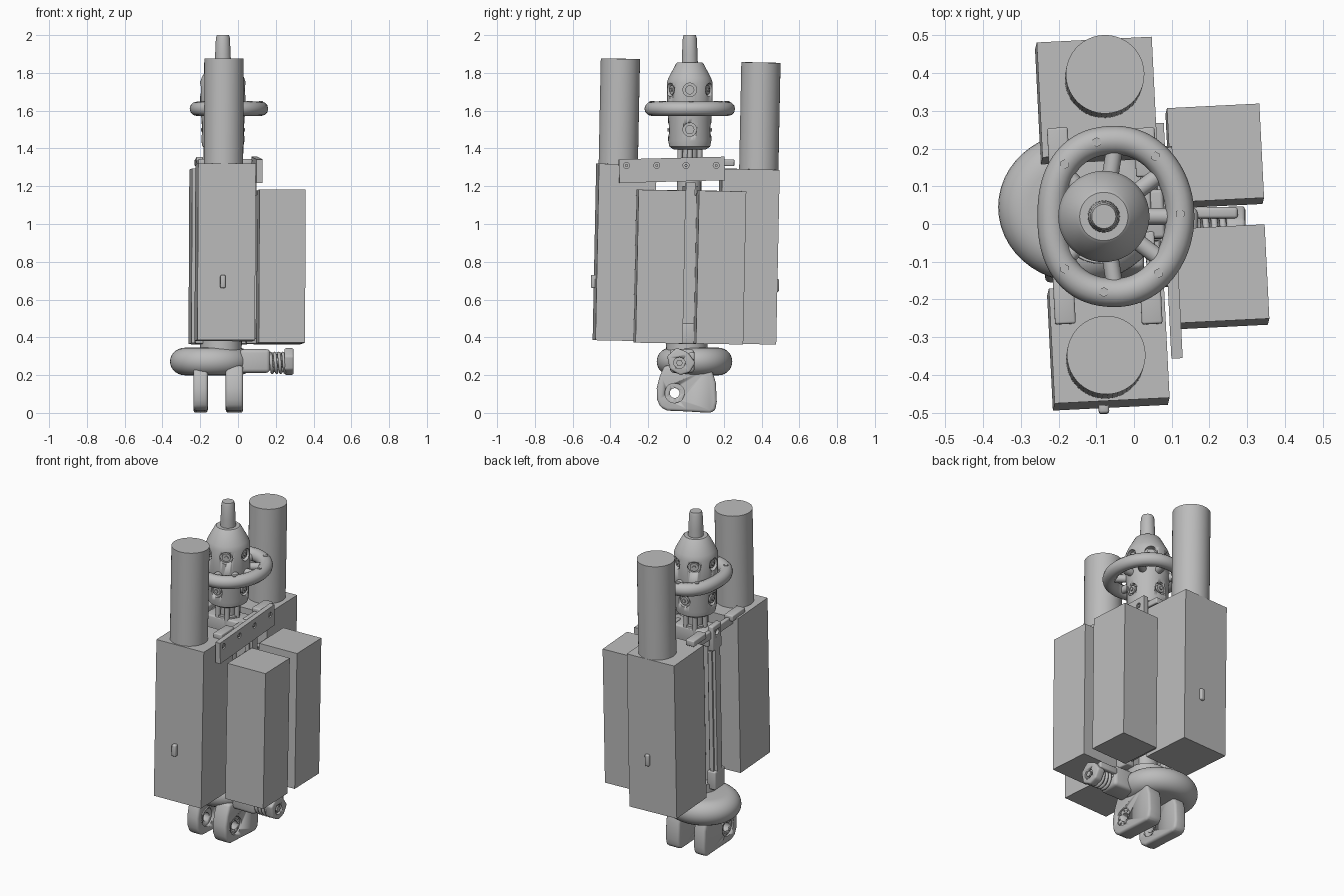
import bpy, bmesh, math
from mathutils import Vector

cube = bpy.data.objects.get("Cube")
if cube:
    bpy.data.objects.remove(cube, do_unlink=True)

GREY = bpy.data.materials.new("plain_grey")
GREY.use_nodes = True
GREY.diffuse_color = (0.5, 0.5, 0.5, 1)
GREY.node_tree.nodes["Principled BSDF"].inputs["Base Color"].default_value = (0.5, 0.5, 0.5, 1)

LEAN = (-0.02, 0.006, 0.05)   # the whole assembly stands slightly askew
X_AXIS = (0, math.pi / 2, 0)
AX, AY = -0.08, 0.02          # main shaft


def finish(name, bm, loc=(0, 0, 0), rot=(0, 0, 0), bevel=0, smooth=True):
    bmesh.ops.recalc_face_normals(bm, faces=bm.faces)
    mesh = bpy.data.meshes.new(name)
    bm.to_mesh(mesh)
    bm.free()
    ob = bpy.data.objects.new(name, mesh)
    bpy.context.collection.objects.link(ob)
    ob.location, ob.rotation_euler = loc, rot
    mesh.materials.append(GREY)
    bpy.ops.object.select_all(action='DESELECT')
    ob.select_set(True)
    bpy.context.view_layer.objects.active = ob
    if bevel:
        mod = ob.modifiers.new("bevel", 'BEVEL')
        mod.width, mod.segments = bevel, 3
        bpy.ops.object.modifier_apply(modifier=mod.name)
    if smooth:
        bpy.ops.object.shade_smooth_by_angle(angle=math.radians(35))
    return ob


def box(name, loc, size, rot=LEAN, bevel=0):
    bm = bmesh.new()
    bmesh.ops.create_cube(bm, size=1)
    bmesh.ops.scale(bm, vec=size, verts=bm.verts)
    return finish(name, bm, loc, rot, bevel, smooth=bevel > 0)


def cyl(name, loc, r, depth, rot=LEAN, sides=32, r2=None):
    bm = bmesh.new()
    bmesh.ops.create_cone(bm, cap_ends=True, segments=sides, radius1=r,
                          radius2=r if r2 is None else r2, depth=depth)
    return finish(name, bm, loc, rot)


def lathe(name, profile, loc, steps=40, scale=(1, 1, 1)):
    bm = bmesh.new()
    verts = [bm.verts.new((r, 0, z)) for r, z in profile]
    edges = [bm.edges.new(p) for p in zip(verts, verts[1:])]
    bmesh.ops.spin(bm, geom=verts + edges, cent=(0, 0, 0), axis=(0, 0, 1),
                   angle=math.tau, steps=steps)
    bmesh.ops.remove_doubles(bm, verts=bm.verts, dist=0.0005)
    bmesh.ops.scale(bm, vec=scale, verts=bm.verts)
    return finish(name, bm, loc)


def prism(name, outline, x0, x1, bevel):
    """Outline in y and z, extruded along x."""
    bm = bmesh.new()
    face = bm.faces.new([bm.verts.new((x0, y, z)) for y, z in outline])
    out = bmesh.ops.extrude_face_region(bm, geom=[face])
    moved = [v for v in out["geom"] if isinstance(v, bmesh.types.BMVert)]
    bmesh.ops.translate(bm, vec=(x1 - x0, 0, 0), verts=moved)
    return finish(name, bm, bevel=bevel)


def tube(name, points, radius, closed):
    curve = bpy.data.curves.new(name, 'CURVE')
    curve.dimensions = '3D'
    curve.bevel_depth, curve.bevel_resolution, curve.use_fill_caps = radius, 4, True
    sp = curve.splines.new('POLY')
    sp.points.add(len(points) - 1)
    for p, co in zip(sp.points, points):
        p.co = (*co, 1)
    sp.use_cyclic_u = closed
    sp.use_smooth = True
    curve.materials.append(GREY)
    ob = bpy.data.objects.new(name, curve)
    bpy.context.collection.objects.link(ob)
    return ob


def cut(target, cutter):
    mod = target.modifiers.new("cut", 'BOOLEAN')
    mod.operation, mod.solver, mod.object = 'DIFFERENCE', 'EXACT', cutter
    bpy.context.view_layer.objects.active = target
    bpy.ops.object.modifier_apply(modifier=mod.name)
    bpy.data.objects.remove(cutter, do_unlink=True)


# Tall housings with upright canisters, and the two shorter side housings
box("front_housing", (-0.068, -0.325, 0.85), (0.305, 0.305, 0.935))
box("back_housing", (-0.1, 0.327, 0.828), (0.305, 0.305, 0.925))
box("side_housing_front", (0.228, -0.14, 0.775), (0.245, 0.25, 0.81))
box("side_housing_back", (0.214, 0.18, 0.77), (0.245, 0.25, 0.81))
cyl("front_canister", (-0.075, -0.353, 1.59), 0.104, 0.57, sides=48)
cyl("back_canister", (-0.078, 0.391, 1.57), 0.104, 0.57, sides=48)
box("front_tab", (-0.08, -0.488, 0.695), (0.028, 0.03, 0.07), bevel=0.008)
box("back_tab", (-0.08, 0.477, 0.675), (0.028, 0.03, 0.07), bevel=0.008)

# Central column with rails running between the housings
cyl("column", (AX, 0.01, 0.83), 0.065, 1.0, sides=16)
for name, x, y in (("left_rail", -0.2, 0.01), ("right_rail", 0.07, 0.015)):
    box(name, (x, y, 0.8), (0.05, 0.05, 0.84))
    for s in (-1, 1):
        box(name + "_strip", (x, y + s * 0.035, 0.8), (0.025, 0.01, 0.8))
    box(name + "_web", ((x + AX) / 2, y, 0.8), (0.12, 0.025, 0.82))
    box(name + "_foot", (x, y - 0.01, 0.42), (0.055, 0.1, 0.11), bevel=0.008)
box("side_backing", (0.075, 0.05, 0.77), (0.025, 0.42, 0.76))
cyl("base_collar", (-0.09, 0.005, 0.36), 0.11, 0.07)

# Upper clamp: bolted plate, yoke and small arms over the housings
plate = box("clamp_plate", (0.1, -0.075, 1.287), (0.03, 0.56, 0.125), (0.025, 0, 0.05))
for y in (-0.315, -0.155, 0, 0.16):
    x = 0.1 - 0.05 * (y + 0.075)
    cut(plate, cyl("bolt_cutter", (x + 0.02, y, 1.31), 0.016, 0.03, X_AXIS, 16))
    cyl("plate_bolt", (x + 0.008, y, 1.31), 0.008, 0.012, X_AXIS, 6)
box("clamp_yoke", (-0.06, AY, 1.275), (0.28, 0.13, 0.09), bevel=0.01)
ear = box("left_clamp_ear", (-0.205, AY, 1.28), (0.035, 0.09, 0.15), bevel=0.008)
cut(ear, cyl("ear_cutter", (-0.22, AY, 1.31), 0.017, 0.03, X_AXIS, 16))
for x, y in ((-0.185, -0.2), (0.045, -0.2), (-0.2, 0.19), (0.03, 0.19)):
    box("clamp_arm", (x, y, 1.325), (0.055, 0.13, 0.035), bevel=0.006)
    box("clamp_link", (x, y * 0.5, 1.3), (0.025, 0.16, 0.05), bevel=0.006)

# Neck posts under the head
cyl("neck", (AX, AY, 1.34), 0.045, 0.2, sides=24)
for i in range(6):
    a = math.tau * i / 6
    cyl("neck_post", (AX + 0.06 * math.cos(a), AY + 0.06 * math.sin(a), 1.34), 0.014, 0.2, sides=12)

# Head with recessed round ports and the spindle on top
head = lathe("head", [(0, 1.395), (0.085, 1.395), (0.108, 1.41), (0.114, 1.44), (0.114, 1.56),
                      (0.121, 1.6), (0.121, 1.75), (0.112, 1.775), (0.072, 1.85), (0.064, 1.856),
                      (0, 1.856)], (AX, AY, 0), 48)
for z, count in ((1.71, 6), (1.5, 4)):
    for i in range(count):
        a = math.tau * i / count
        d = Vector((math.cos(a), math.sin(a), 0))
        centre = Vector((AX, AY, z))
        rot = (0, math.pi / 2, a)
        cut(head, cyl("port_cutter", centre + d * 0.12, 0.036, 0.05, rot, 24))
        cyl("port_boss", centre + d * 0.098, 0.024, 0.025, rot, 20)
        cyl("port_screw", centre + d * 0.112, 0.011, 0.01, rot, 6)
lathe("spindle", [(0, 1.84), (0.043, 1.84), (0.041, 1.9), (0.037, 1.985), (0.032, 2.0), (0, 2.0)],
      (AX, AY, 0), 24)

# Hand ring: a softly squared loop with spokes and studs
def ring_point(a, rx=0.17, ry=0.202, z=1.61):
    c, s = math.cos(a), math.sin(a)
    p = 0.85 if c < 0 else 1
    return (-0.048 + rx * math.copysign(abs(c) ** p, c), 0.02 + ry * math.copysign(abs(s) ** p, s), z)

tube("hand_ring", [ring_point(math.tau * i / 72) for i in range(72)], 0.038, True)
for deg in (-90, -38, 0, 38, 90, 145, 215):
    a = math.radians(deg)
    tube("ring_spoke", [(AX, AY, 1.605), ring_point(a, z=1.605)], 0.022, False)
for deg in (104, 52, 2, -48, -98, -140, 140):
    cyl("ring_stud", ring_point(math.radians(deg), z=1.642), 0.013, 0.016, (0, 0, 0), 6)

# Rounded base disc
rim = [(0.128 + 0.072 * math.cos(t), 0.272 + 0.073 * math.sin(t))
       for t in (math.pi * (i / 14 - 0.5) for i in range(15))]
lathe("base_disc", [(0, rim[0][1])] + rim + [(0, rim[-1][1])], (-0.14, 0.045, 0), 48, (1.1, 1, 1))

# Side clamp: neck, coil spring and pierced end block
box("side_clamp_neck", (0.09, -0.02, 0.275), (0.16, 0.13, 0.125), (0, 0, 0), 0.02)
cyl("side_clamp_pin", (0.2, -0.03, 0.265), 0.025, 0.14, X_AXIS, 20)
tube("side_clamp_spring", [(0.165 + 0.09 * i / 96, -0.03 + 0.05 * math.cos(i * math.tau / 24),
                            0.265 + 0.05 * math.sin(i * math.tau / 24)) for i in range(97)], 0.009, False)
end = prism("side_clamp_end", [(-0.1, 0.3), (-0.085, 0.23), (-0.03, 0.2), (0.02, 0.215),
                               (0.05, 0.265), (0.01, 0.32), (-0.05, 0.345)], 0.245, 0.295, 0.01)
cut(end, cyl("end_cutter", (0.295, -0.035, 0.265), 0.03, 0.03, X_AXIS, 24))
cyl("side_clamp_nut", (0.285, -0.035, 0.265), 0.018, 0.02, X_AXIS, 6)
box("side_clamp_bridge", (0.215, 0.03, 0.3), (0.12, 0.03, 0.04), (0, 0, 0), 0.008)

# Pair of mounting lugs with countersunk eyes
outline = [(-0.115, 0.25), (-0.14, 0.19), (-0.155, 0.13), (-0.153, 0.07), (-0.135, 0.03), (-0.1, 0.012),
           (0.0, 0.008), (0.13, 0.0), (0.155, 0.015), (0.163, 0.06), (0.158, 0.16), (0.13, 0.25)]
for name, x0, x1 in (("right_lug", -0.236, -0.16), ("left_lug", -0.065, 0.027)):
    lug = prism(name, outline, x0, x1, 0.016)
    cut(lug, cyl("eye_cutter", ((x0 + x1) / 2, -0.06, 0.105), 0.026, 0.3, X_AXIS, 24))
    for x in (x0, x1):
        cut(lug, cyl("sink_cutter", (x, -0.06, 0.105), 0.052, 0.02, X_AXIS, 28))
    for i in range(8):
        a = math.tau * i / 8
        x = x1 - 0.01 if name == "left_lug" else x0 + 0.01
        cyl("eye_rivet", (x, -0.06 + 0.04 * math.cos(a), 0.105 + 0.04 * math.sin(a)), 0.005, 0.01, X_AXIS, 8)
